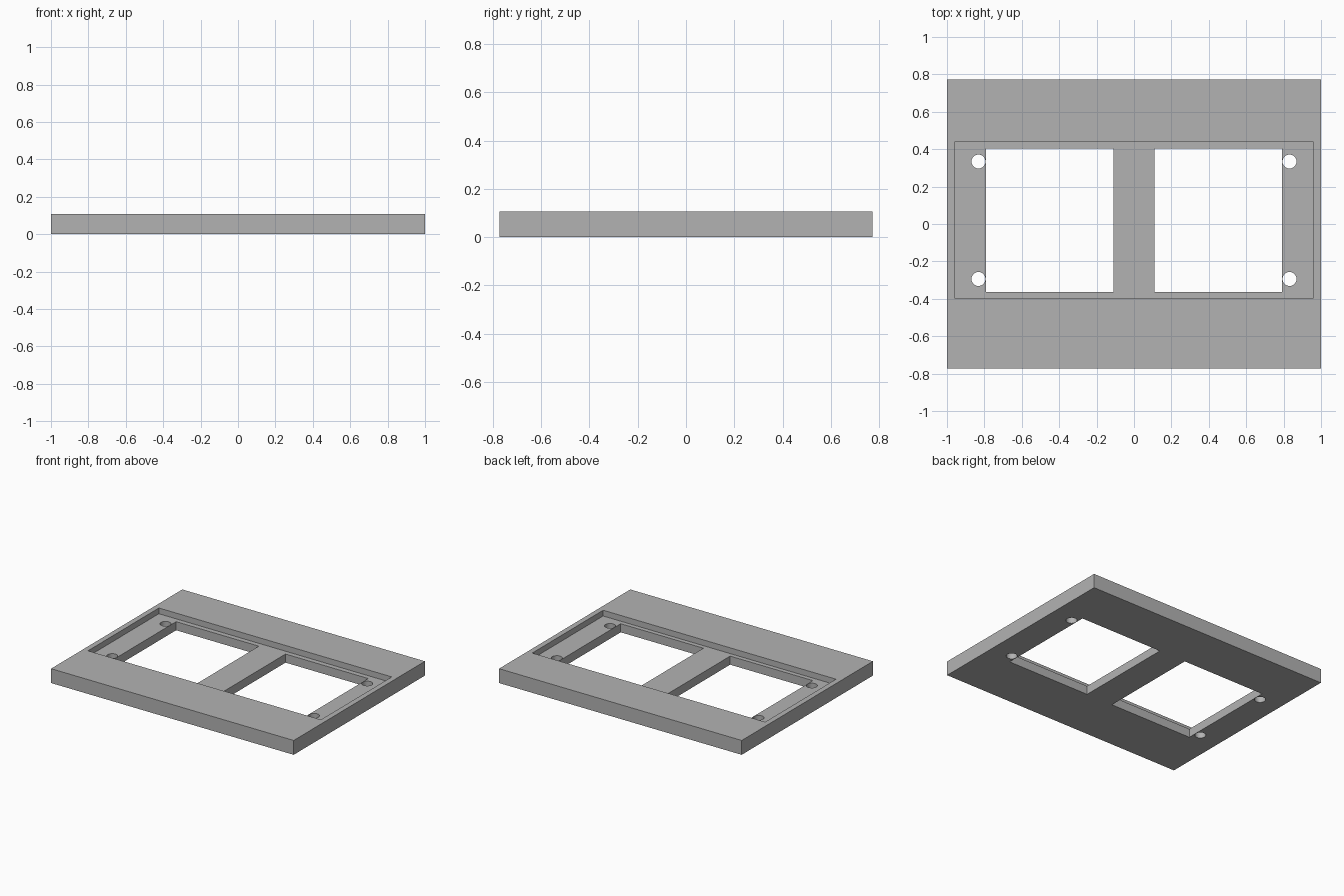
import bpy
import math

old = bpy.data.objects.get("Cube")
if old:
    bpy.data.objects.remove(old, do_unlink=True)

# Main dimensions
WIDTH, DEPTH, THICK = 2.0, 1.545, 0.107
FLOOR = 0.064        # height of the recess floor
MID_Y = 0.02         # recess, windows and holes sit slightly to the back

grey = bpy.data.materials.new("plain_grey")
grey.use_nodes = True
colour = (0.45, 0.45, 0.45, 1.0)
grey.diffuse_color = colour
grey.node_tree.nodes["Principled BSDF"].inputs["Base Color"].default_value = colour


def box(name, centre, size):
    bpy.ops.mesh.primitive_cube_add(size=1, location=centre)
    obj = bpy.context.object
    obj.name = name
    obj.scale = size
    bpy.ops.object.transform_apply(location=True, rotation=False, scale=True)
    obj.data.materials.append(grey)
    return obj


def cut(target, cutter):
    cutter.hide_render = True
    mod = target.modifiers.new("cut", 'BOOLEAN')
    mod.operation = 'DIFFERENCE'
    mod.solver = 'EXACT'
    mod.object = cutter
    bpy.context.view_layer.objects.active = target
    bpy.ops.object.modifier_apply(modifier=mod.name)
    bpy.data.objects.remove(cutter, do_unlink=True)


# Flat rectangular plate
plate = box("mounting_plate", (0, 0, THICK / 2), (WIDTH, DEPTH, THICK))

# Shallow recess in the top
cut(plate, box("recess_cutter", (0, MID_Y + 0.002, FLOOR + 0.1), (1.92, 0.835, 0.2)))

for side in (-1, 1):
    # Window opening
    cut(plate, box("window_cutter", (side * 0.451, MID_Y, 0), (0.682, 0.765, 0.5)))
    # Screw holes beside the window
    for dy in (-0.314, 0.314):
        bpy.ops.mesh.primitive_cylinder_add(
            vertices=32, radius=0.0375, depth=0.5,
            location=(side * 0.8315, MID_Y + dy, 0))
        hole = bpy.context.object
        hole.name = "screw_hole_cutter"
        hole.data.materials.append(grey)
        cut(plate, hole)

# Smooth hole walls, sharp edges elsewhere
bpy.ops.object.select_all(action='DESELECT')
plate.select_set(True)
bpy.context.view_layer.objects.active = plate
bpy.ops.object.shade_smooth_by_angle(angle=math.radians(30))
